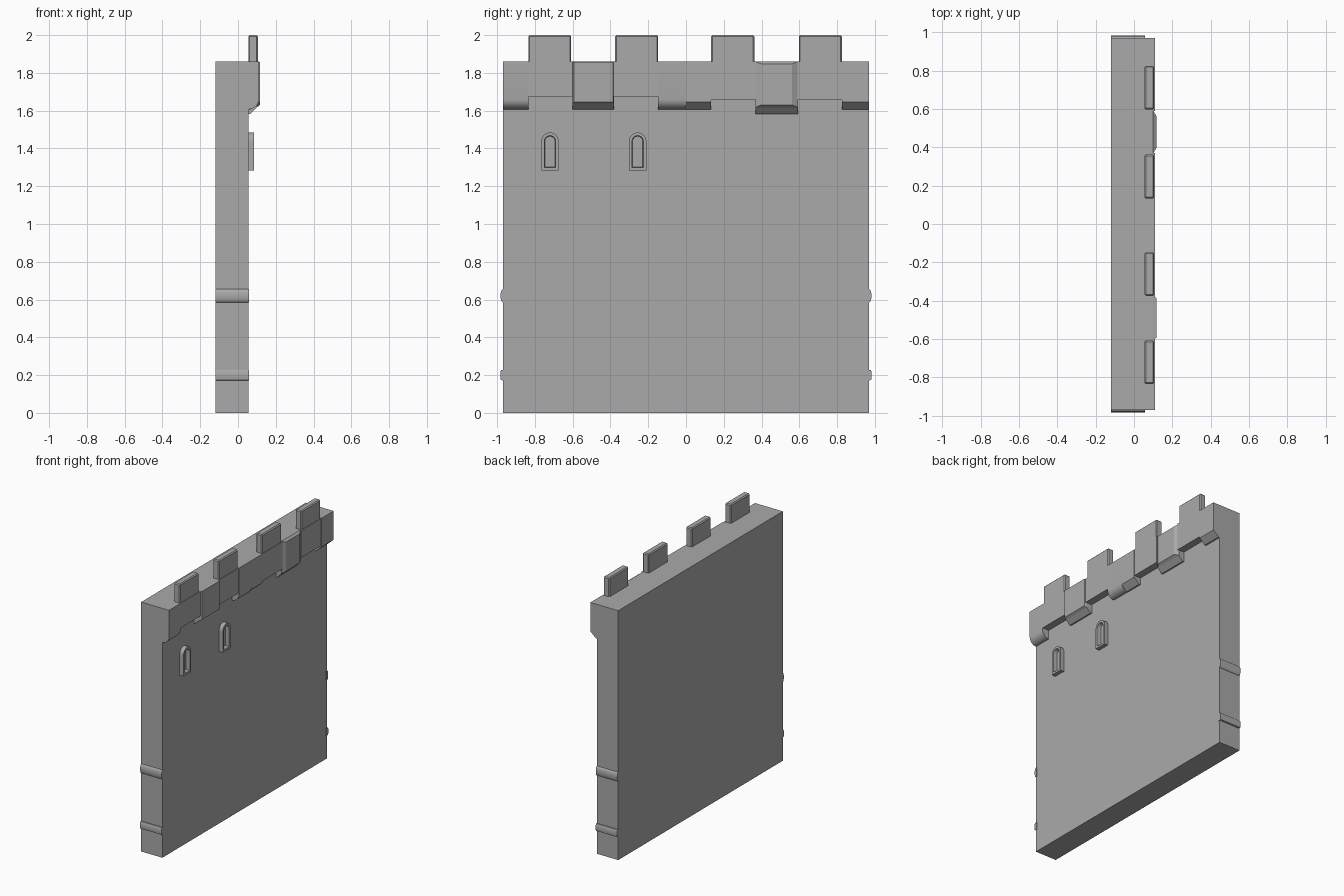
import bpy, bmesh, math

cube = bpy.data.objects.get("Cube")
if cube:
    bpy.data.objects.remove(cube, do_unlink=True)

stone = bpy.data.materials.new("grey stone")
stone.use_nodes = True
GREY = (0.4, 0.4, 0.4, 1)
stone.diffuse_color = GREY
stone.node_tree.nodes["Principled BSDF"].inputs["Base Color"].default_value = GREY


def finish(name, bm, smooth=False):
    bmesh.ops.recalc_face_normals(bm, faces=bm.faces)
    mesh = bpy.data.meshes.new(name)
    bm.to_mesh(mesh)
    bm.free()
    mesh.materials.append(stone)
    obj = bpy.data.objects.new(name, mesh)
    bpy.context.collection.objects.link(obj)
    if smooth:
        bpy.ops.object.select_all(action='DESELECT')
        obj.select_set(True)
        bpy.context.view_layer.objects.active = obj
        bpy.ops.object.shade_smooth_by_angle(angle=math.radians(35))
    return obj


def loft(name, rings, cap_start=True, smooth=False):
    """Join matching rings of points, capping the ends."""
    bm = bmesh.new()
    loops = [[bm.verts.new(p) for p in ring] for ring in rings]
    n = len(loops[0])
    for a, b in zip(loops, loops[1:]):
        for i in range(n):
            j = (i + 1) % n
            bm.faces.new((a[i], a[j], b[j], b[i]))
    if cap_start:
        bm.faces.new(loops[0])
    bm.faces.new(loops[-1])
    return finish(name, bm, smooth)


def along_y(name, profile, y0, y1, smooth=False):
    return loft(name, [[(x, y, z) for x, z in profile] for y in (y0, y1)], smooth=smooth)


def rect(x0, x1, z0, z1):
    return [(x0, z0), (x1, z0), (x1, z1), (x0, z1)]


BACK, FACE, TOP, END = -0.12, 0.055, 1.86, 0.97

# Main wall slab
along_y("wall", rect(BACK, FACE, 0, TOP), -END, END)

# Merlons, continuing down the parapet face
for i, (y0, y1, low) in enumerate([(-0.835, -0.608, 1.675), (-0.375, -0.147, 1.675),
                                   (0.133, 0.362, 1.657), (0.597, 0.825, 1.657)]):
    merlon = along_y(f"merlon_{i + 1}", rect(FACE, 0.105, low, 2.0), y0, y1)
    bev = merlon.modifiers.new("worn edges", 'BEVEL')
    bev.width = 0.007
    bev.segments = 1
    # Slightly wider panel behind each merlon foot
    along_y(f"merlon_foot_{i + 1}", rect(FACE - 0.01, 0.109, low, TOP), y0 - 0.008, y1 + 0.008)

# Parapet sections with rounded or sloping undersides
rounded = [(0.045, TOP), (0.11, TOP)]
for k in range(7):
    a = math.radians(15 * k)
    rounded.append((FACE + 0.055 * math.cos(a), 1.66 - 0.053 * math.sin(a)))
rounded.append((0.045, 1.607))
sloped = [(0.045, TOP), (0.11, TOP), (0.11, 1.645), (0.065, 1.605), (0.045, 1.605)]
along_y("parapet_round_end", rounded, -END, -0.835, True)
along_y("parapet_round_middle", rounded, -0.147, 0, True)
along_y("parapet_slope_middle", sloped, 0, 0.133)
along_y("parapet_slope_end", sloped, 0.825, END)

# Projecting parapet boxes with chamfered sides
for name, y0, y1, low, cham, rise in [("parapet_box_front", -0.6, -0.38, 1.607, 0.006, 0.04),
                                      ("parapet_box_rear", 0.368, 0.592, 1.582, 0.03, 0.048)]:
    rings = []
    for x, inset, bottom, top in [(0.045, 0, low, TOP), (0.065, 0, low, TOP),
                                  (0.1, 0, low + rise * 0.75, TOP),
                                  (0.117, cham, low + rise, TOP - cham * 0.4)]:
        a, b = y0 + inset, y1 - inset
        rings.append([(x, a, bottom), (x, b, bottom), (x, b, top), (x, a, top)])
    loft(name, rings)


# Arched windows: raised frame around a recess
def arch(x, yc, half, bottom, top):
    pts = [(x, yc - half, bottom), (x, yc + half, bottom)]
    for k in range(9):
        a = math.pi * k / 8
        pts.append((x, yc + half * math.cos(a), top - half + half * math.sin(a)))
    return pts


for i, yc in enumerate((-0.72, -0.256)):
    loft(f"window_frame_{i + 1}", [arch(0.045, yc, 0.046, 1.283, 1.485),
                                   arch(0.086, yc, 0.046, 1.283, 1.485),
                                   arch(0.086, yc, 0.03, 1.298, 1.468),
                                   arch(0.057, yc, 0.027, 1.301, 1.465)], cap_start=False)

# String courses on both ends of the wall
for side, word in ((-1, "front"), (1, "rear")):
    for label, zc, half, depth in (("upper", 0.62, 0.035, 0.012), ("lower", 0.2, 0.028, 0.013)):
        if label == "upper":
            prof = [(depth * math.cos(math.pi * k / 8), half * math.sin(math.pi * k / 8))
                    for k in range(-4, 5)]
        else:
            prof = [(0, -half), (depth * 0.8, -half * 0.9), (depth, -half * 0.5),
                    (depth, half * 0.6), (depth * 0.6, half)]
        prof = [(-0.01, -half)] + prof + [(-0.01, half)]
        loft(f"{label}_band_{word}",
             [[(x, side * (END + d), zc + z) for d, z in prof] for x in (BACK, FACE + 0.002)],
             smooth=True)
